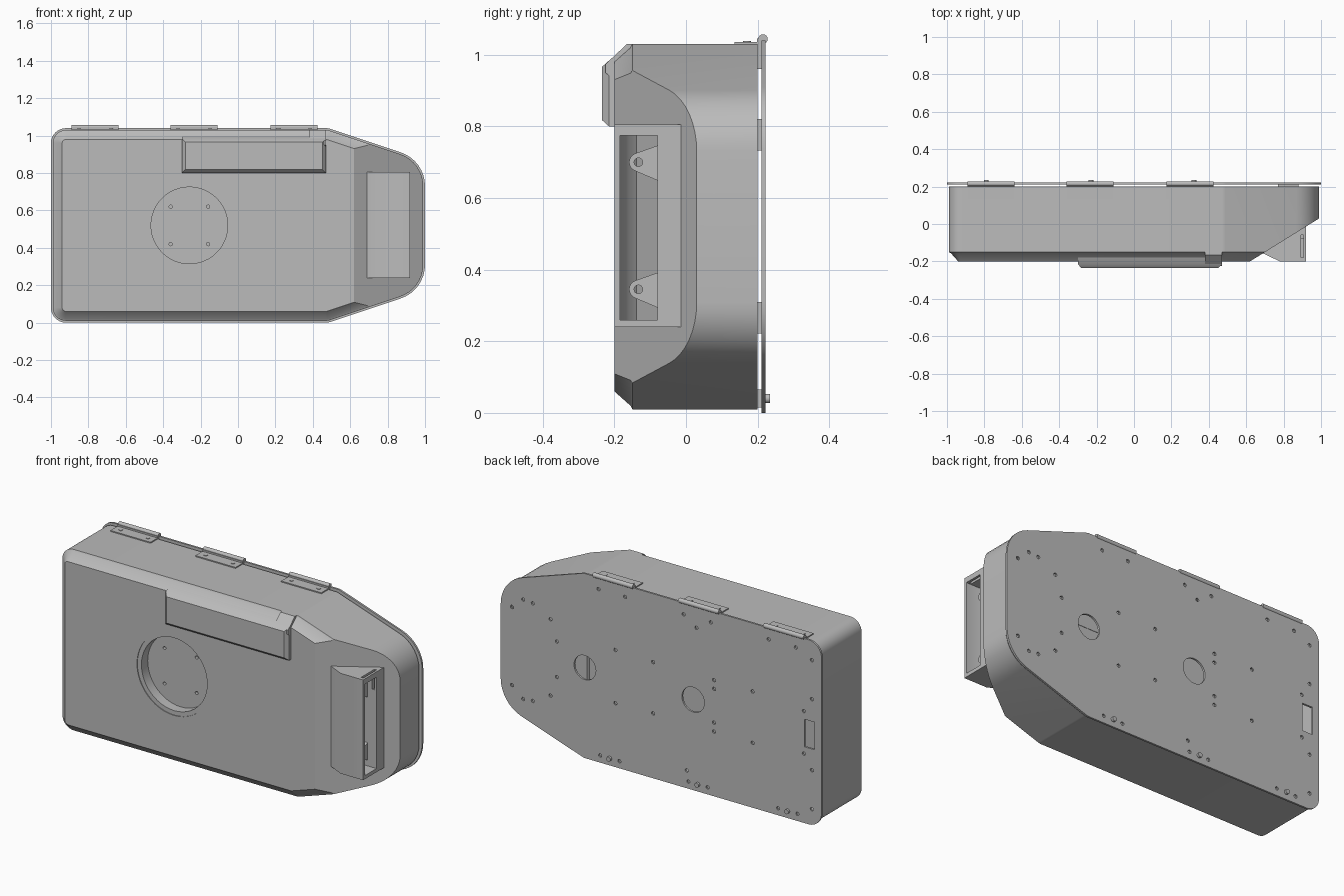
import bpy, bmesh, math
from mathutils import Vector

if "Cube" in bpy.data.objects:
    bpy.data.objects.remove(bpy.data.objects["Cube"])

grey = bpy.data.materials.new("plain_grey")
grey.diffuse_color = (0.5, 0.5, 0.5, 1)
grey.use_nodes = True
grey.node_tree.nodes["Principled BSDF"].inputs["Base Color"].default_value = grey.diffuse_color


def finish(bm, name):
    bmesh.ops.recalc_face_normals(bm, faces=bm.faces)
    me = bpy.data.meshes.new(name)
    bm.to_mesh(me)
    bm.free()
    ob = bpy.data.objects.new(name, me)
    bpy.context.collection.objects.link(ob)
    me.materials.append(grey)
    return ob


def loft(bm, loops):
    """Skin between matching loops and cap both ends."""
    rows = [[bm.verts.new(p) for p in lp] for lp in loops]
    n = len(rows[0])
    for a, b in zip(rows, rows[1:]):
        for i in range(n):
            bm.faces.new((a[i], a[(i + 1) % n], b[(i + 1) % n], b[i]))
    bm.faces.new(rows[0])
    bm.faces.new(rows[-1])


def place(pts, axis, t):
    """Put 2D points on the plane across the axis."""
    put = {'X': lambda p: (t, p[0], p[1]), 'Y': lambda p: (p[0], t, p[1]),
           'Z': lambda p: (p[0], p[1], t)}[axis]
    return [put(p) for p in pts]


def prism(name, pts, axis, a, b):
    bm = bmesh.new()
    loft(bm, [place(pts, axis, a), place(pts, axis, b)])
    return finish(bm, name)


def rect(x0, x1, z0, z1):
    return [(x0, z0), (x1, z0), (x1, z1), (x0, z1)]


def circle(u, v, r, n=16):
    return [(u + r * math.cos(2 * math.pi * i / n), v + r * math.sin(2 * math.pi * i / n)) for i in range(n)]


def many(name, shapes, axis, a, b):
    bm = bmesh.new()
    for s in shapes:
        loft(bm, [place(s, axis, a), place(s, axis, b)])
    return finish(bm, name)


def cut(ob, cutter):
    m = ob.modifiers.new("cut", 'BOOLEAN')
    m.operation, m.solver, m.object = 'DIFFERENCE', 'EXACT', cutter
    bpy.context.view_layer.objects.active = ob
    bpy.ops.object.modifier_apply(modifier=m.name)
    bpy.data.objects.remove(cutter)


CORNERS = [(-0.99, 0.01, .07), (0.48, 0.01, .06), (0.99, 0.18, .18),
           (0.99, 0.86, .18), (0.48, 1.03, .06), (-0.99, 1.03, .07)]


def outline(d):
    """Filleted case outline, moved inward by d."""
    out = []
    n = len(CORNERS)
    for i in range(n):
        p, q, s = (Vector(CORNERS[(i + k) % n][:2]) for k in (-1, 0, 1))
        u, v = (q - p).normalized(), (s - q).normalized()
        nu, nv = Vector((-u.y, u.x)), Vector((-v.y, v.x))
        turn = u.angle(v)
        r = max(CORNERS[i][2] - d, .01)
        mitre = (nu + nv) / (1 + nu.dot(nv))
        c = q + mitre * (d + r)
        a0 = math.atan2(-nu.y, -nu.x)
        for k in range(9):
            a = a0 + turn * k / 8
            out.append((c.x + r * math.cos(a), c.y + r * math.sin(a)))
    return out


def case(name, d, back):
    """Case solid with chamfered front and sloping right end."""
    bm = bmesh.new()
    loft(bm, [place(outline(o + d), 'Y', y) for o, y in
              ((0, back), (0, -.15), (.01, -.155), (.05, -.2 + d))])
    no = Vector((.23, -.37, 0)).normalized()
    co = Vector((.62, -.2, 0)) - no * d
    bmesh.ops.bisect_plane(bm, geom=bm.verts[:] + bm.edges[:] + bm.faces[:],
                           plane_co=co, plane_no=no, clear_outer=True)
    bmesh.ops.holes_fill(bm, edges=[e for e in bm.edges if e.is_boundary])
    return finish(bm, name)


# Hollow case with a round front opening
CX, CZ = -.26, .52
body = case("case_body", 0, .2)
cut(body, case("cavity", .018, .25))
cut(body, prism("opening", circle(CX, CZ, .23, 48), 'Y', -.3, -.1))

# Round recessed cup with four screw holes
cup = prism("round_recess", circle(CX, CZ, .23, 48), 'Y', -.196, -.12)
cut(cup, prism("bore", circle(CX, CZ, .205, 48), 'Y', -.3, -.14))
cut(cup, many("screws", [circle(CX + i * .1, CZ + j * .1, .009) for i in (-1, 1) for j in (-1, 1)],
              'Y', -.2, 0))

# Back plate with its holes
plate = prism("back_plate", outline(-.01), 'Y', .211, .222)
PAIRED = [(.93, .22), (.86, .28), (.80, .275), (.69, .215), (.65, .1), (.285, .15), (.05, .145),
          (-.33, .145), (-.33, .095), (-.57, .145), (-.89, .12), (-.94, .2), (-.94, .42)]
TOP = [-.84, -.67, -.31, -.14, .225, .39]
LATCHES = [-.79, -.23, .32]
holes = [circle(x, .51 + s * h, .01, 10) for x, h in PAIRED for s in (-1, 1)]
holes += [circle(x, .975, .01, 10) for x in TOP]
holes += [circle(-.22, .92, .01, 10), circle(-.16, .1, .01, 10)]
holes += [circle(x + s * .06, .04, .01, 10) for x in LATCHES for s in (-1, 1)]
holes += [circle(.475, .51, .068, 32), circle(-.2, .51, .07, 32), rect(-.957, -.893, .43, .585)]
cut(plate, many("plate_holes", holes, 'Y', .15, .3))

# Spacers between case and plate, and latch studs
many("spacers", [rect(.77, .88, z, z + .088) for z in (.222, .733)]
     + [rect(x - .09, x + .09, .015, .065) for x in LATCHES], 'Y', .19, .213)
many("latch_studs", [circle(x, .04, .013) for x in LATCHES], 'Y', .2, .235)

# Three hinges: leaf, rear leaf, knuckle and screws
for i, x in enumerate((-.765, -.235, .3)):
    x0, x1 = x - .125, x + .125
    prism("hinge_top_leaf_%d" % i, rect(x0, x1, .135, .214), 'Z', 1.028, 1.036)
    prism("hinge_back_leaf_%d" % i, rect(x0, x1, .96, 1.045), 'Y', .198, .212)
    prism("hinge_knuckle_%d" % i, circle(.215, 1.044, .013), 'X', x0, x1)
    many("hinge_screws_%d" % i, [circle(x + s * .085, .17, .011) for s in (-1, 1)], 'Z', 1.03, 1.039)

# Raised cover on the upper front, with chamfered face
def cover_loop(d, y, top):
    return place(rect(-.30 + d, .47 - d, .80 + d, top), 'Y', y)


bm = bmesh.new()
loft(bm, [cover_loop(0, -.18, .998), cover_loop(0, -.215, .984), cover_loop(.018, -.235, .966)])
finish(bm, "front_cover")
prism("cover_end_tab", [(-.2, .93), (-.225, .95), (-.225, .974), (-.165, 1.03), (-.14, 1.03), (-.14, .93)],
      'X', .38, .47)

# Side housing on the sloping end, open to the right
housing = prism("side_housing", [(.685, -.155), (.78, -.2), (.92, -.2), (.92, -.012), (.9, 0), (.7, -.12)],
                'Z', .24, .805)
cut(housing, prism("mouth", [(.95, -.185), (.79, -.185), (.74, -.16), (.715, -.132), (.80, -.08), (.95, -.08)],
                   'Z', .26, .775))
cut(housing, prism("slot", rect(.893, .907, -.18, -.06), 'Z', .7, .9))

# Two pierced ears inside the housing
for name, z in (("lower_ear", .345), ("upper_ear", .70)):
    s = -1 if z < .5 else 1
    arc = [(-.133 + .026 * math.cos(a), z + .026 * math.sin(a))
           for a in (math.radians(110 + 140 * k / 8) for k in range(9))]
    ear = prism(name, [(-.07, z - .055), (-.07, z + .05)] + arc, 'X', .85, .865)
    cut(ear, prism("pin_hole", circle(-.133, z, .012), 'X', .8, .9))

# Smooth rounded corners, keep hard edges
for ob in bpy.context.scene.objects:
    ob.select_set(True)
bpy.context.view_layer.objects.active = body
bpy.ops.object.shade_smooth_by_angle(angle=math.radians(30))
